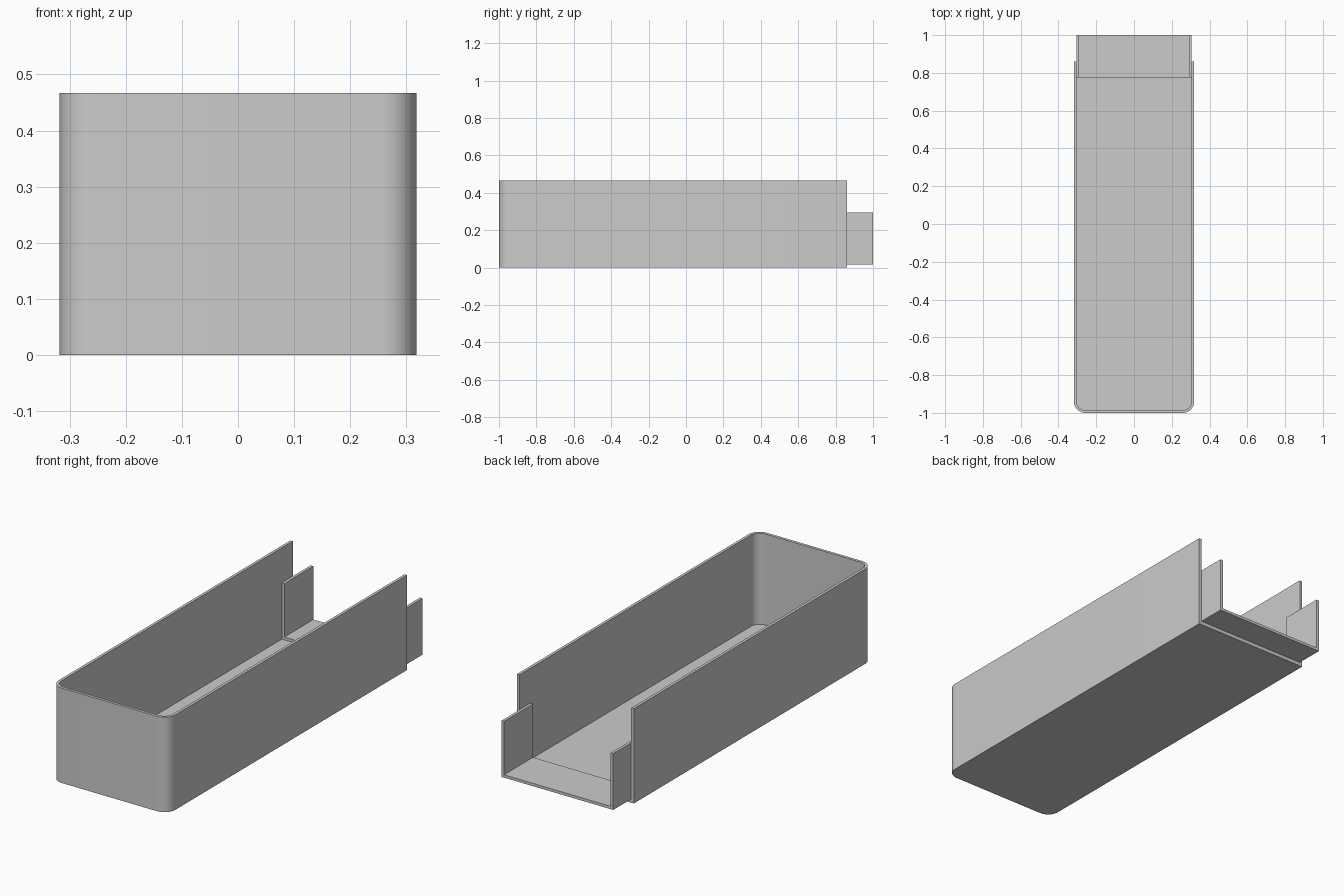
import bpy
import bmesh
from math import sin, cos, pi, radians

cube = bpy.data.objects.get("Cube")
if cube:
    bpy.data.objects.remove(cube)

HALF_W, HEIGHT, WALL, FLOOR = 0.318, 0.467, 0.014, 0.018
FRONT, BACK, RADIUS = -1.0, 0.86, 0.06

grey = bpy.data.materials.new("plain grey")
grey.use_nodes = True
colour = (0.6, 0.6, 0.6, 1)
grey.diffuse_color = colour
grey.node_tree.nodes["Principled BSDF"].inputs["Base Color"].default_value = colour


def finish(bm, name):
    bmesh.ops.recalc_face_normals(bm, faces=bm.faces)
    mesh = bpy.data.meshes.new(name)
    bm.to_mesh(mesh)
    bm.free()
    mesh.materials.append(grey)
    obj = bpy.data.objects.new(name, mesh)
    bpy.context.collection.objects.link(obj)
    bpy.ops.object.select_all(action="DESELECT")
    obj.select_set(True)
    bpy.context.view_layer.objects.active = obj
    bpy.ops.object.shade_smooth_by_angle(angle=radians(30))


def outline(inset, steps=12):
    """Plan path from back left round the two front corners to back right."""
    r, cx, cy = RADIUS - inset, HALF_W - RADIUS, FRONT + RADIUS
    arc = [(cx + r * cos(a), cy - r * sin(a))
           for a in (i * pi / 2 / steps for i in range(steps + 1))]
    half = [(HALF_W - inset, BACK)] + arc
    return half + [(-x, y) for x, y in reversed(half)]


# Tray: floor and thin wall with rounded front corners, open at the back
bm = bmesh.new()
rings = [[bm.verts.new((x, y, z)) for x, y in outline(inset)]
         for inset, z in ((0, 0), (0, HEIGHT), (WALL, HEIGHT), (WALL, FLOOR))]
for a, b in zip(rings, rings[1:]):
    for i in range(len(a) - 1):
        bm.faces.new((a[i], a[i + 1], b[i + 1], b[i]))
bm.faces.new(rings[0])
bm.faces.new(rings[-1])
bm.faces.new([r[0] for r in rings] + [r[-1] for r in reversed(rings)])
finish(bm, "tray")

# Connector: lower channel that slides out of the open back
outer = HALF_W - WALL
inner = outer - WALL
low, top = FLOOR, 0.295
half = [(outer, low), (outer, top), (inner, top), (inner, low + WALL)]
profile = half + [(-x, z) for x, z in reversed(half)]
bm = bmesh.new()
face = bm.faces.new([bm.verts.new((x, 0.775, z)) for x, z in profile])
end = bmesh.ops.extrude_face_region(bm, geom=[face], use_keep_orig=True)["geom"]
bmesh.ops.translate(bm, vec=(0, 0.225, 0),
                    verts=[v for v in end if isinstance(v, bmesh.types.BMVert)])
finish(bm, "back_connector")
